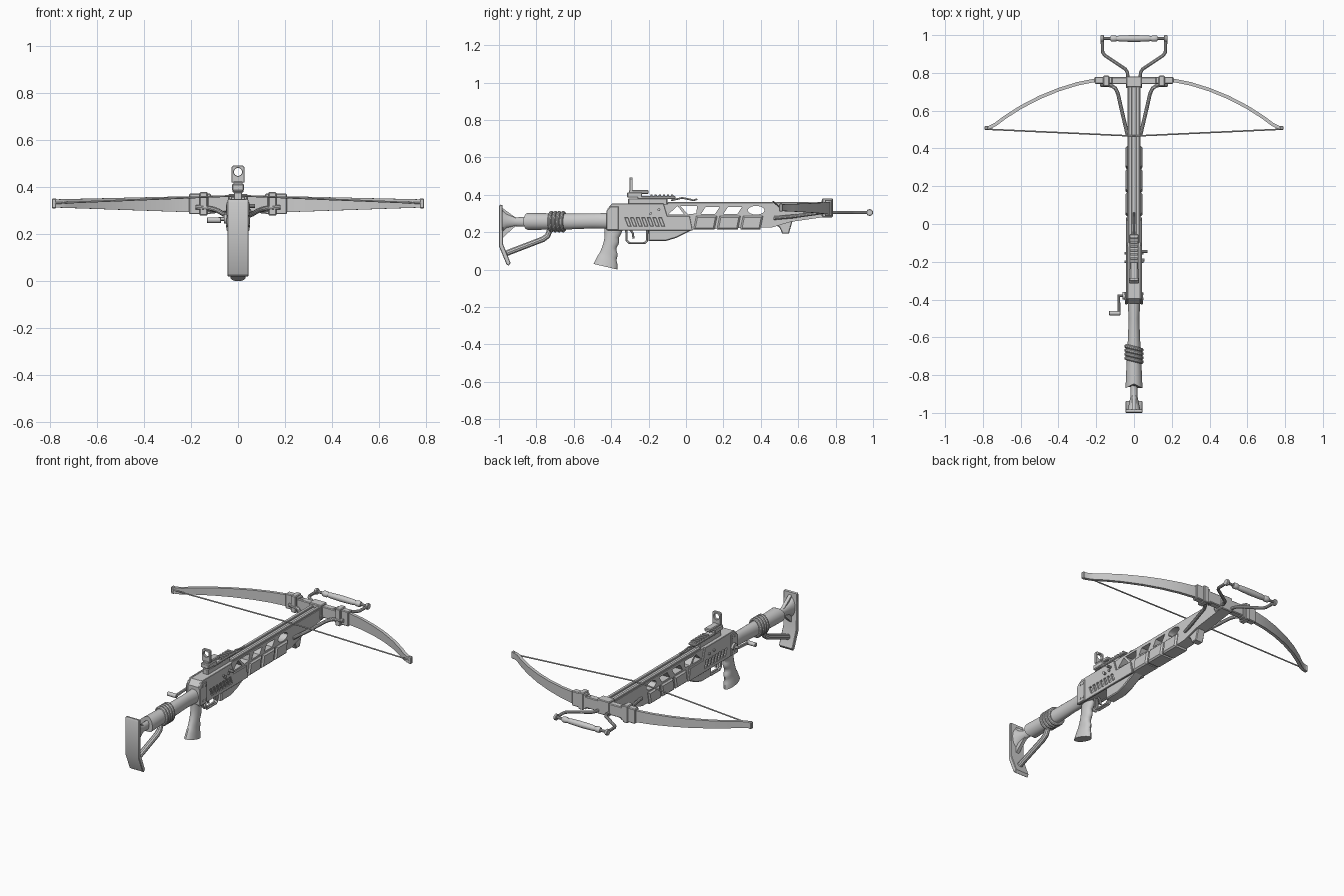
import bpy, bmesh, math
from mathutils import Vector, Matrix

SIDE = Matrix(((0, 0, 1, 0), (1, 0, 0, 0), (0, 1, 0, 0), (0, 0, 0, 1)))   # profile drawn in y,z
FRONT = Matrix(((1, 0, 0, 0), (0, 0, -1, 0), (0, 1, 0, 0), (0, 0, 0, 1)))  # profile drawn in x,z


def finish(name, bm):
    bmesh.ops.remove_doubles(bm, verts=bm.verts, dist=1e-5)
    bmesh.ops.recalc_face_normals(bm, faces=bm.faces)
    me = bpy.data.meshes.new(name)
    bm.to_mesh(me)
    bm.free()
    me.shade_smooth()
    me.set_sharp_from_angle(angle=math.radians(32))
    ob = bpy.data.objects.new(name, me)
    bpy.context.collection.objects.link(ob)
    return ob


def from_curve(name, cu, mat):
    tmp = bpy.data.objects.new("tmp", cu)
    bpy.context.collection.objects.link(tmp)
    dg = bpy.context.evaluated_depsgraph_get()
    me = bpy.data.meshes.new_from_object(tmp.evaluated_get(dg))
    bpy.data.objects.remove(tmp)
    me.transform(mat)
    bm = bmesh.new()
    bm.from_mesh(me)
    return finish(name, bm)


def add_spline(cu, pts, closed):
    sp = cu.splines.new('POLY')
    sp.points.add(len(pts) - 1)
    for p, c in zip(sp.points, pts):
        p.co = (c[0], c[1], c[2] if len(c) > 2 else 0, 1)
    sp.use_cyclic_u = closed


def profile(name, pts, d0, d1, holes=(), bevel=0.0, basis=SIDE):
    """Flat outline with holes, extruded from depth d0 to d1."""
    cu = bpy.data.curves.new(name, 'CURVE')
    cu.dimensions, cu.fill_mode = '2D', 'BOTH'
    for loop in [pts, *holes]:
        add_spline(cu, loop, True)
    cu.extrude = abs(d1 - d0) / 2 - bevel
    cu.bevel_depth, cu.bevel_resolution, cu.offset = bevel, 0, -bevel
    return from_curve(name, cu, basis @ Matrix.Translation((0, 0, (d0 + d1) / 2)))


def tube(name, pts, r, closed=False):
    cu = bpy.data.curves.new(name, 'CURVE')
    cu.dimensions = '3D'
    add_spline(cu, pts, closed)
    cu.bevel_depth, cu.bevel_resolution, cu.use_fill_caps = r, 3, True
    return from_curve(name, cu, Matrix())


def box(name, x, y, z, bevel=0.004):
    bm = bmesh.new()
    lo, hi = Vector((x[0], y[0], z[0])), Vector((x[1], y[1], z[1]))
    bmesh.ops.create_cube(bm, size=1, matrix=Matrix.LocRotScale((lo + hi) / 2, None, hi - lo))
    if bevel:
        bmesh.ops.bevel(bm, geom=bm.edges[:], offset=bevel, segments=1, affect='EDGES')
    return finish(name, bm)


def loft(name, rings):
    bm = bmesh.new()
    vs = [[bm.verts.new(p) for p in r] for r in rings]
    n = len(vs[0])
    for a, b in zip(vs, vs[1:]):
        for i in range(n):
            bm.faces.new((a[i], a[(i + 1) % n], b[(i + 1) % n], b[i]))
    bm.faces.new(vs[0])
    bm.faces.new(vs[-1])
    return finish(name, bm)


def circle(cx, cy, rx, ry, n=20):
    return [(cx + rx * math.cos(t), cy + ry * math.sin(t)) for t in (2 * math.pi * i / n for i in range(n))]


def y_ring(y, z, rx, rz, saddle=0.0):
    return [(x, y - saddle * abs(x / rx), zz) for x, zz in circle(0, z, rx, rz, 24)]


# Main body with through cutouts: two triangles, slanted slots, oval
tri_a = [(-0.095, 0.295), (-0.045, 0.34), (-0.01, 0.295)]
tri_b = [(-0.03, 0.34), (0.06, 0.34), (0.055, 0.3), (0.01, 0.295)]
slots = [[(y, 0.297), (y + 0.025, 0.335), (y + 0.1, 0.335), (y + 0.075, 0.297)] for y in (0.08, 0.2)]
body = [(-0.42, 0.215), (-0.42, 0.32), (-0.395, 0.35), (0.77, 0.35), (0.77, 0.285), (0.56, 0.255),
        (0.46, 0.225), (0.03, 0.215)]
profile("main_body", body, -0.034, 0.034, [tri_a, tri_b, *slots, circle(0.375, 0.317, 0.045, 0.023)])
for s in (-1, 1):
    box("bolt_rail", sorted((s * 0.01, s * 0.03)), (-0.1, 0.775), (0.345, 0.36), 0.003)

# Receiver side plates with slanted vents, rear corner plates and rivets
plate = [(-0.42, 0.21), (-0.42, 0.325), (-0.395, 0.353), (-0.12, 0.353), (-0.1, 0.285), (0.02, 0.285), (0.035, 0.21)]
vents = [[(y, 0.275), (y + 0.014, 0.275), (y + 0.03, 0.232), (y + 0.016, 0.232)]
         for y in (-0.325 + 0.03 * i for i in range(7))]
corner = [(-0.425, 0.212), (-0.425, 0.315), (-0.405, 0.338), (-0.36, 0.338), (-0.36, 0.212)]
for s in (-1, 1):
    profile("receiver_plate", plate, s * 0.032, s * 0.043, vents, 0.002)
    profile("corner_plate", corner, s * 0.035, s * 0.048, bevel=0.003)
    for y, z in ((-0.395, 0.235), (-0.37, 0.235), (-0.395, 0.32), (-0.37, 0.32), (-0.155, 0.305), (-0.2, 0.31)):
        profile("rivet", circle(y, z, 0.007, 0.007, 10), s * 0.04, s * 0.051)

# Forend guard in slanted segments
for y0, y1 in ((0.04, 0.155), (0.165, 0.28), (0.29, 0.4)):
    profile("forend_guard", [(y0, 0.213), (y0 + 0.015, 0.287), (y1 + 0.012, 0.287), (y1 - 0.003, 0.213)],
            -0.045, 0.045, bevel=0.008)
profile("front_lug", [(0.46, 0.25), (0.57, 0.262), (0.55, 0.192), (0.515, 0.192), (0.5, 0.225)], -0.025, 0.025, bevel=0.004)
profile("lower_housing", [(-0.2, 0.22), (-0.2, 0.152), (-0.11, 0.152), (-0.05, 0.17), (0.04, 0.215)],
        -0.03, 0.03, bevel=0.005)

# Pistol grip with finger waves, trigger and guard
grip = []
for i in range(19):
    t = i / 18
    cy, cz = -0.385 - 0.045 * t, 0.22 - 0.205 * t
    wave = 0.005 * math.sin(t * 22) * (0.2 < t < 0.85)
    flare = 0.014 * max(0, (t - 0.7) / 0.3)
    ry, rx = 0.05 - 0.012 * math.sin(math.pi * min(1, t * 1.3)) + flare, 0.025 + flare * 0.5
    ring = circle(0, 0, rx, 1, 20)
    grip.append([(x, cy + v * ry + (wave if v > 0 else 0) * v, cz - v * 0.015 * t) for x, v in ring])
loft("pistol_grip", grip)
for i in range(2):
    tube("trigger_guard", [(s, y, z) for s in ((-0.008, 0.008)[i],) for y, z in
         ((-0.32, 0.215), (-0.317, 0.155), (-0.305, 0.143), (-0.22, 0.143), (-0.208, 0.155), (-0.207, 0.215))], 0.006)
tube("trigger", [(0, -0.3, 0.215), (0, -0.285, 0.195), (0, -0.28, 0.165)], 0.006)

# Shoulder stock: tapered tube with saddle-shaped end, neck, flared web, butt plate
loft("stock_tube", [y_ring(-0.41, 0.26, 0.034, 0.042), y_ring(-0.5, 0.26, 0.028, 0.04), y_ring(-0.62, 0.257, 0.033, 0.042),
                    y_ring(-0.75, 0.257, 0.04, 0.044), y_ring(-0.845, 0.257, 0.045, 0.045, 0.025)])
loft("stock_neck", [y_ring(-0.83, 0.255, 0.018, 0.027), y_ring(-0.91, 0.255, 0.018, 0.024),
                    y_ring(-0.96, 0.26, 0.028, 0.04), y_ring(-0.99, 0.26, 0.036, 0.07)])
profile("stock_web", [(-0.99, 0.335), (-0.9, 0.27), (-0.88, 0.25), (-0.92, 0.225), (-0.985, 0.165)], -0.01, 0.01)
profile("butt_plate", [(-1.0, 0.335), (-0.995, 0.347), (-0.982, 0.345), (-0.978, 0.135), (-0.938, 0.035), (-0.948, 0.02),
                       (-0.96, 0.028), (-1.0, 0.125)], -0.045, 0.045, bevel=0.003)
tube("stock_strut", [(0, -0.98, 0.078), (0, -0.94, 0.095), (0, -0.765, 0.162), (0, -0.74, 0.18), (0, -0.725, 0.22)], 0.016)
for i in range(4):
    tube("stock_wrap", [(x, -0.72 + 0.021 * i - 0.25 * x, z) for x, z in circle(0, 0.256, 0.041, 0.047, 24)], 0.0105, True)

# Sight rail, carriage and ring sight
box("sight_base", (-0.018, 0.018), (-0.31, -0.1), (0.345, 0.38))
box("sight_rail", (-0.024, 0.024), (-0.26, -0.055), (0.377, 0.392))
for i in range(6):
    box("rail_tooth", (-0.02, 0.02), (-0.19 + 0.022 * i, -0.178 + 0.022 * i), (0.388, 0.401), 0.002)
box("sight_carriage", (-0.026, 0.026), (-0.315, -0.235), (0.385, 0.413))
box("sight_block", (-0.02, 0.02), (-0.305, -0.2), (0.405, 0.425))
profile("ring_sight", [(-0.027, 0.42), (-0.027, 0.485), (-0.02, 0.492), (0.02, 0.492), (0.027, 0.485), (0.027, 0.42)],
        0.285, 0.302, [circle(0, 0.465, 0.017, 0.017)], 0.002, FRONT)
tube("bolt_retainer", [(0, -0.08, 0.37), (0, -0.02, 0.383), (0, 0.02, 0.375), (0, 0.04, 0.37), (0, 0.06, 0.377)], 0.005)

# Side crank (left) and pins (right)
profile("crank_hub", circle(-0.38, 0.265, 0.02, 0.02), -0.06, -0.03)
tube("crank_arm", [(-0.04, -0.38, 0.265), (-0.08, -0.38, 0.265), (-0.08, -0.475, 0.26)], 0.009)
profile("crank_handle", circle(-0.472, 0.26, 0.012, 0.012), -0.132, -0.072, bevel=0.002)
tube("safety_pin", [(0.03, -0.145, 0.32), (0.072, -0.145, 0.32)], 0.008)
tube("lower_pin", [(0.03, -0.19, 0.3), (0.055, -0.19, 0.3)], 0.008)

# Bow: riser, clamps, limbs, nocks, braces
box("bow_riser", (-0.13, 0.13), (0.74, 0.778), (0.295, 0.362))
box("riser_cap", (-0.04, 0.04), (0.725, 0.782), (0.285, 0.372))
limb = [(0.1, 0.762), (0.2, 0.762), (0.3, 0.742), (0.4, 0.711), (0.5, 0.67), (0.6, 0.618), (0.68, 0.567),
        (0.735, 0.526), (0.765, 0.511), (0.788, 0.508)]
for s in (-1, 1):
    rings = []
    for i, (x, y) in enumerate(limb):
        a, b = Vector(limb[max(i - 1, 0)]), Vector(limb[min(i + 1, len(limb) - 1)])
        d = (b - a).normalized()
        k = (x - 0.1) / 0.69
        nx, ny, h = -d.y * 0.009, d.x * 0.009, 0.037 - 0.02 * k
        zc = 0.327 + 0.004 * k
        rings.append([(s * (x + u * nx), y + u * ny, zc + v * h) for u, v in ((-1, -1), (1, -1), (1, 1), (-1, 1))])
    loft("bow_limb", rings)
    box("limb_nock", sorted((s * 0.772, s * 0.792)), (0.498, 0.518), (0.31, 0.352))
    box("limb_socket", sorted((s * 0.115, s * 0.208)), (0.742, 0.779), (0.285, 0.373))
    box("limb_clamp", sorted((s * 0.13, s * 0.163)), (0.728, 0.785), (0.279, 0.38))
    tube("limb_brace", [(s * x, y, z) for x, y, z in ((0.18, 0.737, 0.315), (0.12, 0.733, 0.31), (0.098, 0.718, 0.305),
         (0.085, 0.69, 0.3), (0.06, 0.58, 0.285), (0.034, 0.47, 0.275))], 0.01)
    # Stirrup rod and end knob
    tube("stirrup_rod", [(s * x, y, 0.305) for x, y in ((0.033, 0.72), (0.034, 0.8), (0.045, 0.82), (0.155, 0.893),
         (0.166, 0.91), (0.168, 0.985))], 0.009)
    profile("stirrup_knob", circle(0.982, 0.305, 0.018, 0.018), s * 0.16, s * 0.177, bevel=0.003)
tube("stirrup_axle", [(-0.165, 0.982, 0.305), (0.165, 0.982, 0.305)], 0.008)
grip_radii = ((0.125, 0.013), (0.118, 0.017), (0.1, 0.017), (0.09, 0.013), (0.075, 0.016), (0.04, 0.017))
half = [(-x, r) for x, r in grip_radii]
loft("stirrup_grip", [[(x, y, z) for y, z in circle(0.982, 0.305, r, r, 16)]
                      for x, r in half + [(0, 0.018)] + list(grip_radii)[::-1]])
tube("bowstring", [(-0.785, 0.502, 0.332), (-0.03, 0.467, 0.363), (0.03, 0.467, 0.363), (0.785, 0.502, 0.332)], 0.004)
